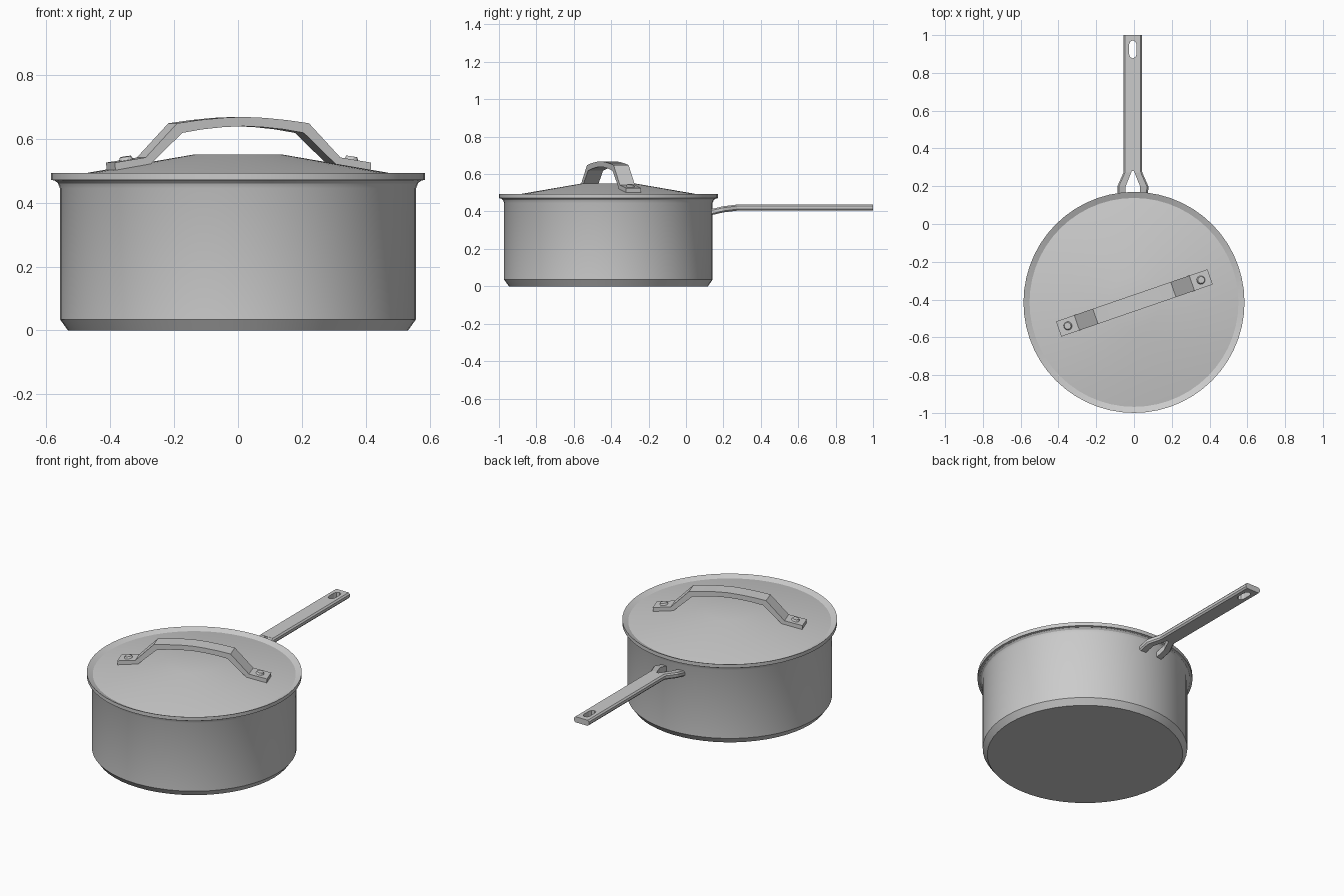
import bpy, bmesh
from math import cos, sin, pi, radians
from mathutils import Matrix, Vector

if "Cube" in bpy.data.objects:
    bpy.data.objects.remove(bpy.data.objects["Cube"])

CY = -0.415      # centre of the pan in y
HX = -0.006      # centre line of the long handle


def make_object(name, bm, smooth=False):
    bmesh.ops.recalc_face_normals(bm, faces=bm.faces)
    me = bpy.data.meshes.new(name)
    bm.to_mesh(me)
    bm.free()
    ob = bpy.data.objects.new(name, me)
    bpy.context.collection.objects.link(ob)
    if smooth:
        bpy.context.view_layer.objects.active = ob
        ob.select_set(True)
        bpy.ops.object.shade_smooth_by_angle(angle=radians(25))
        ob.select_set(False)
    return ob


def revolve(name, profile, steps=56):
    """Spin an (r, z) profile about the pan axis."""
    bm = bmesh.new()
    vs = [bm.verts.new((r, 0, z)) for r, z in profile]
    edges = [bm.edges.new(p) for p in zip(vs, vs[1:])]
    bmesh.ops.spin(bm, geom=vs + edges, axis=(0, 0, 1), cent=(0, 0, 0),
                   angle=2 * pi, steps=steps)
    bmesh.ops.remove_doubles(bm, verts=bm.verts, dist=1e-4)
    ob = make_object(name, bm, True)
    ob.location.y = CY
    return ob


def loft(name, sections, smooth=False):
    """Join equal-sized closed cross-sections and cap the ends."""
    bm = bmesh.new()
    rings = [[bm.verts.new(p) for p in s] for s in sections]
    n = len(rings[0])
    for a, b in zip(rings, rings[1:]):
        for i in range(n):
            j = (i + 1) % n
            bm.faces.new((a[i], a[j], b[j], b[i]))
    bm.faces.new(rings[0])
    bm.faces.new(rings[-1])
    return make_object(name, bm, smooth)


# Hollow pan body with chamfered base and flared lip
revolve("pan_body", [(0, 0), (0.532, 0), (0.557, 0.035), (0.557, 0.445),
                     (0.563, 0.46), (0.576, 0.472), (0.558, 0.472),
                     (0.54, 0.445), (0.54, 0.04), (0.52, 0.018), (0, 0.018)])

# Conical lid with raised rim
revolve("lid", [(0, 0.535), (0.14, 0.535), (0.55, 0.464), (0.585, 0.471),
                (0.585, 0.493), (0.553, 0.479), (0.14, 0.55), (0, 0.55)])

# Lid grip: (distance along, top z) and (distance along, bottom z)
half = [((0.424, 0.525), (0.422, 0.500)),
        ((0.322, 0.541), (0.309, 0.518)),
        ((0.218, 0.648), (0.201, 0.618)),
        ((0.145, 0.658), (0.135, 0.629)),
        ((0.07, 0.665), (0.066, 0.636))]
path = [((-a, b), (-c, d)) for (a, b), (c, d) in half]
path += [((0, 0.668), (0, 0.639))] + half[::-1]
w = 0.0425
grip = loft("lid_grip", [[(t[0], -w, t[1]), (t[0], w, t[1]),
                          (b[0], w, b[1]), (b[0], -w, b[1])] for t, b in path])
grip_matrix = Matrix.Translation((0.002, CY - 0.003, 0)) @ Matrix.Rotation(radians(19), 4, 'Z')
grip.matrix_world = grip_matrix

# Rivets on the feet of the grip
for side, label in ((-1, "left"), (1, "right")):
    bm = bmesh.new()
    bmesh.ops.create_cone(bm, cap_ends=True, segments=12, radius1=0.025,
                          radius2=0.018, depth=0.016)
    rivet = make_object("grip_rivet_" + label, bm)
    rivet.matrix_world = (grip_matrix @ Matrix.Translation((side * 0.373, 0, 0.536))
                          @ Matrix.Rotation(side * 0.165, 4, 'Y'))

# Long handle bar with chamfered edges
section = [(-0.041, 0.438), (0.041, 0.438), (0.049, 0.429), (0.049, 0.413),
           (0.041, 0.404), (-0.041, 0.404), (-0.049, 0.413), (-0.049, 0.429)]
bar = loft("handle_bar", [[(HX + x, y, z) for x, z in section] for y in (0.28, 1.0)])

# Hanging hole
hole = [(0, 0.972), (0.014, 0.965), (0.02, 0.95), (0.02, 0.9), (0.014, 0.884),
        (0, 0.877), (-0.014, 0.884), (-0.02, 0.9), (-0.02, 0.95), (-0.014, 0.965)]
cutter = loft("hole_cutter", [[(HX + x, y, z) for x, y in hole] for z in (0.3, 0.5)])
cutter.hide_render = True
cut = bar.modifiers.new("hole", 'BOOLEAN')
cut.operation = 'DIFFERENCE'
cut.solver = 'EXACT'
cut.object = cutter
bpy.context.view_layer.objects.active = bar
bpy.ops.object.modifier_apply(modifier="hole")
bpy.data.objects.remove(cutter)

# Forked legs joining the bar to the pan: y, inner x, outer x, bottom z, top z
rows = [(0.295, 0.0, 0.048, 0.405, 0.437), (0.272, 0.009, 0.05, 0.404, 0.437),
        (0.2, 0.038, 0.082, 0.395, 0.428), (0.13, 0.038, 0.08, 0.379, 0.412)]
for side, label in ((-1, "left"), (1, "right")):
    sections = []
    for y, xi, xo, zb, zt in rows:
        c = 0.008
        ring = [(xi, zb), (xi, zt), (xo - c, zt), (xo, zt - c), (xo, zb + c), (xo - c, zb)]
        sections.append([(HX + side * x, y, z) for x, z in ring])
    loft("handle_leg_" + label, sections)
